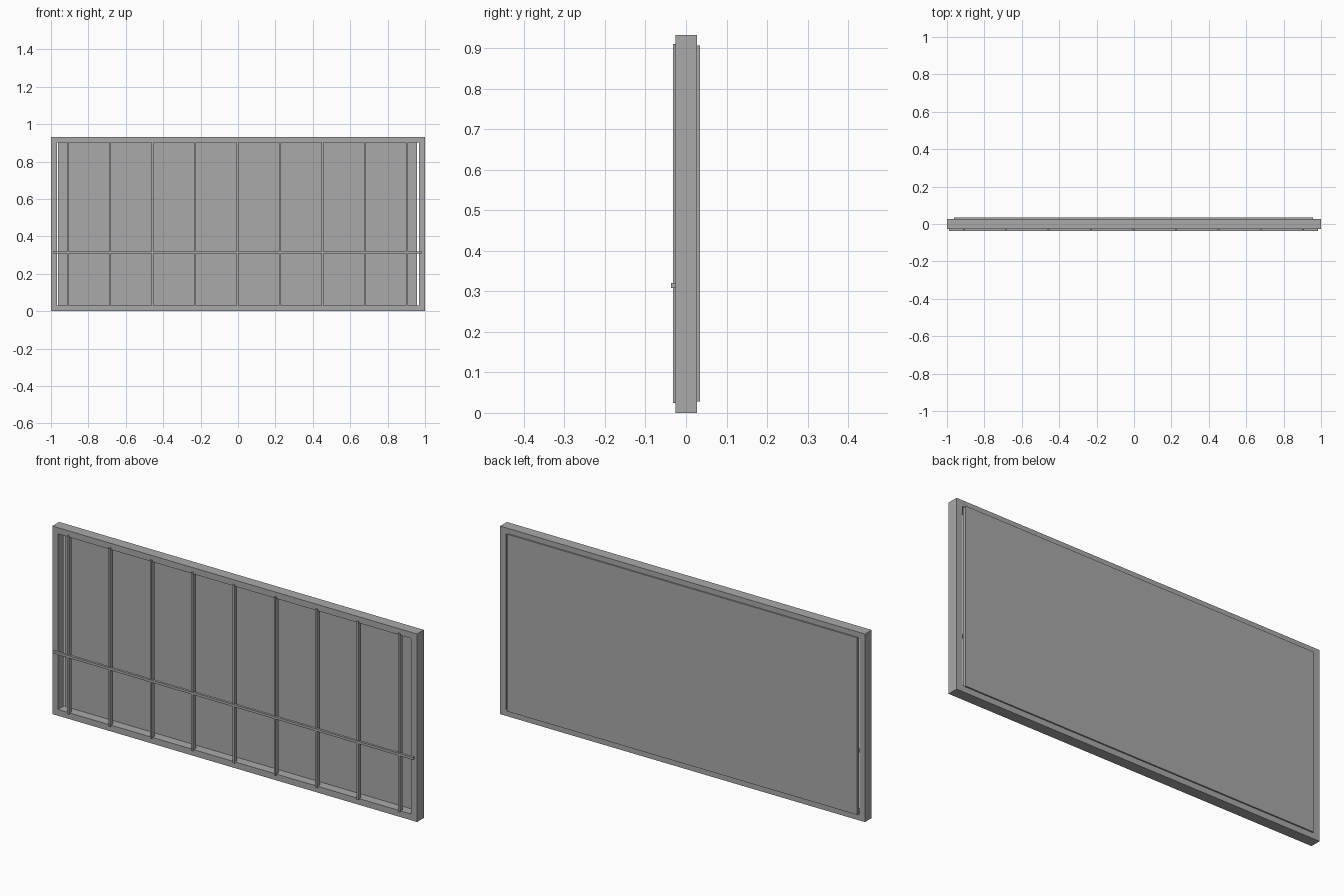
import bpy

if "Cube" in bpy.data.objects:
    bpy.data.objects.remove(bpy.data.objects["Cube"])

# One flat grey for the whole assembly
grey = bpy.data.materials.new("plain_grey")
grey.diffuse_color = (0.4, 0.4, 0.4, 1)
grey.use_nodes = True
grey.node_tree.nodes["Principled BSDF"].inputs["Base Color"].default_value = grey.diffuse_color


def box(name, x, y, z):
    """Box from (min, max) ranges on each axis."""
    bpy.ops.mesh.primitive_cube_add(size=1)
    ob = bpy.context.object
    ob.name = name
    for i, (lo, hi) in enumerate((x, y, z)):
        ob.location[i] = (lo + hi) / 2
        ob.scale[i] = hi - lo
    bpy.ops.object.transform_apply(location=True, rotation=False, scale=True)
    ob.data.materials.append(grey)
    return ob


HEIGHT = 0.932
DEPTH = (-0.026, 0.027)
RAIL = 0.031

# Outer frame: full-length rails with stiles between them
box("bottom_rail", (-1, 1), DEPTH, (0, RAIL))
box("top_rail", (-1, 1), DEPTH, (HEIGHT - RAIL, HEIGHT))
box("left_stile", (-1, -0.969), DEPTH, (RAIL, HEIGHT - RAIL))
box("right_stile", (0.967, 1), DEPTH, (RAIL, HEIGHT - RAIL))

# Back sheet, standing slightly proud with a thin gap at each side
box("back_panel", (-0.962, 0.957), (0.019, 0.034), (0.028, 0.906))

# Upright bars, evenly spaced across the front
for i in range(9):
    x = -0.91 + i * 0.2268
    box(f"upright_bar_{i + 1}", (x - 0.005, x + 0.005),
        (-0.032, -0.01), (0.025, 0.91))

# Horizontal rod across the front of the bars
box("cross_rod", (-0.99, 0.985), (-0.037, -0.025), (0.308, 0.32))
